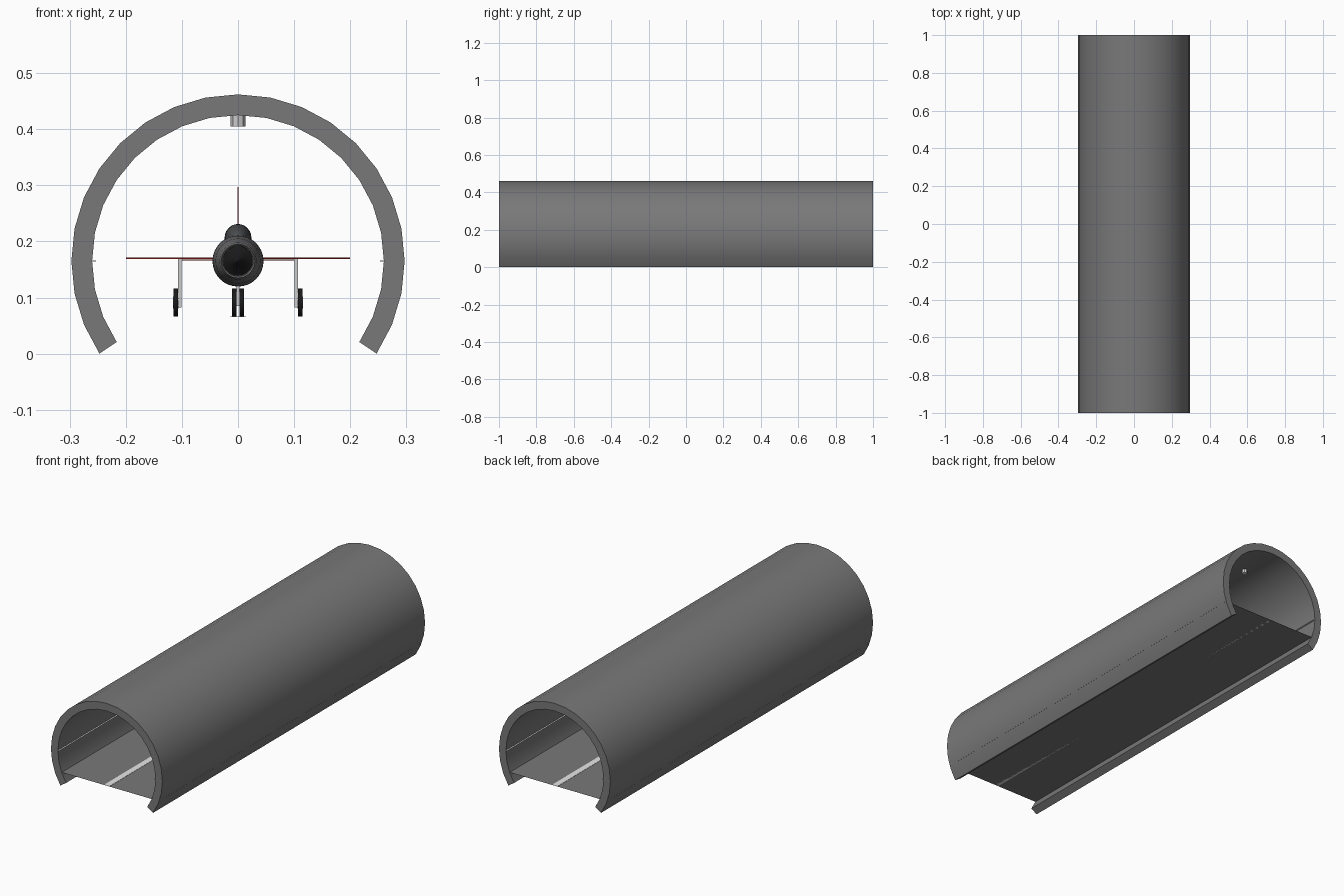
import bpy, bmesh, math
from mathutils import Matrix, Vector

if "Cube" in bpy.data.objects:
    bpy.data.objects.remove(bpy.data.objects["Cube"])


def material(name, rgb):
    m = bpy.data.materials.new(name)
    m.diffuse_color = (*rgb, 1)
    m.use_nodes = True
    m.node_tree.nodes["Principled BSDF"].inputs["Base Color"].default_value = m.diffuse_color
    return m


CONCRETE = material("concrete grey", (0.19, 0.19, 0.19))
WHITE = material("white paint", (0.8, 0.8, 0.8))
RED = material("red paint", (0.45, 0.02, 0.015))
STEEL = material("steel grey", (0.15, 0.15, 0.15))
LIGHT = material("light metal", (0.6, 0.6, 0.6))
BLACK = material("black rubber", (0.01, 0.01, 0.01))
GLASS = material("dark glass", (0.07, 0.075, 0.08))


def finish(name, bm, mat, smooth=None):
    bmesh.ops.recalc_face_normals(bm, faces=bm.faces)
    me = bpy.data.meshes.new(name)
    bm.to_mesh(me)
    bm.free()
    me.materials.append(mat)
    ob = bpy.data.objects.new(name, me)
    bpy.context.collection.objects.link(ob)
    if smooth:
        bpy.ops.object.select_all(action='DESELECT')
        ob.select_set(True)
        bpy.context.view_layer.objects.active = ob
        bpy.ops.object.shade_smooth_by_angle(angle=math.radians(smooth))
    return ob


def box(name, lo, hi, mat):
    bm = bmesh.new()
    size = Vector(hi) - Vector(lo)
    mid = (Vector(hi) + Vector(lo)) / 2
    bmesh.ops.create_cube(bm, size=1, matrix=Matrix.Translation(mid) @ Matrix.Diagonal((*size, 1)))
    return finish(name, bm, mat)


def cylinder(name, centre, r, depth, axis, mat, segs=24):
    bm = bmesh.new()
    turn = {'X': Matrix.Rotation(math.pi / 2, 4, 'Y'), 'Z': Matrix()}[axis]
    bmesh.ops.create_cone(bm, cap_ends=True, segments=segs, radius1=r, radius2=r, depth=depth,
                          matrix=Matrix.Translation(centre) @ turn)
    return finish(name, bm, mat, 40)


def extrude(name, pts, offset, mat, smooth=None):
    """Closed outline pushed along an offset into a solid."""
    bm = bmesh.new()
    face = bm.faces.new([bm.verts.new(p) for p in pts])
    ext = bmesh.ops.extrude_face_region(bm, geom=[face], use_keep_orig=True)
    bmesh.ops.translate(bm, vec=offset, verts=[v for v in ext['geom'] if isinstance(v, bmesh.types.BMVert)])
    return finish(name, bm, mat, smooth)


def lathe(name, profile, mat, segs=32):
    """Round body along y from (y, radius) pairs."""
    bm = bmesh.new()
    rings = [[bm.verts.new((r * math.cos(2 * math.pi * k / segs), y, AXIS + r * math.sin(2 * math.pi * k / segs)))
              for k in range(segs)] for y, r in profile]
    for a, b in zip(rings, rings[1:]):
        for k in range(segs):
            j = (k + 1) % segs
            bm.faces.new((a[k], a[j], b[j], b[k]))
    return finish(name, bm, mat, 35)


AXIS = 0.165
FLOOR = 0.065

# Tunnel shell: a thick arc of 22 steps, open at the bottom
angles = [math.radians(-33.75 + 11.25 * i) for i in range(23)]
arc = [(0.297 * math.cos(a), -1, AXIS + 0.297 * math.sin(a)) for a in angles]
arc += [(0.26 * math.cos(a), -1, AXIS + 0.26 * math.sin(a)) for a in reversed(angles)]
extrude("tunnel_shell", arc, (0, 2, 0), CONCRETE, 30)

# Floor sheet, centre line and wall strips
bm = bmesh.new()
bm.faces.new([bm.verts.new((x, y, FLOOR)) for x, y in ((-.279, -1), (.279, -1), (.279, 1), (-.279, 1))])
finish("floor", bm, CONCRETE)
box("floor_centre_line", (-0.014, -1, FLOOR), (0.014, 1, FLOOR + 0.001), WHITE)
for s, side in ((-1, "left"), (1, "right")):
    x0, x1 = sorted((s * 0.253, s * 0.2605))
    box(side + "_wall_strip", (x0, -1, AXIS - 0.001), (x1, 1, AXIS + 0.001), WHITE)

# Ceiling lamps
for i in range(5):
    cylinder(f"ceiling_lamp_{i + 1}", (0, -0.8 + 0.4 * i, 0.416), 0.013, 0.022, 'Z', LIGHT, 8)

# Aircraft body
lathe("nose_section", [(-0.30, 0.026), (-0.358, 0.027), (-0.362, 0.030), (-0.355, 0.033),
                       (-0.30, 0.040), (-0.22, 0.045), (-0.18, 0.0455)], STEEL)
lathe("intake_interior", [(-0.345, 0.0005), (-0.32, 0.012), (-0.31, 0.0265)], BLACK)
lathe("fuselage", [(-0.18, 0.0455), (0.10, 0.0455), (0.25, 0.040), (0.34, 0.031)], RED)
lathe("exhaust", [(0.34, 0.031), (0.36, 0.029), (0.35, 0.026), (0.30, 0.024), (0.30, 0.0005)], STEEL)
bm = bmesh.new()
bmesh.ops.create_uvsphere(bm, u_segments=24, v_segments=12, radius=1,
                          matrix=Matrix.Translation((0, -0.12, 0.206)) @ Matrix.Diagonal((0.024, 0.085, 0.025, 1)))
finish("canopy", bm, GLASS, 40)

# Tail fin
extrude("tail_fin", [(-0.001, 0.12, 0.20), (-0.001, 0.27, 0.297), (-0.001, 0.35, 0.297), (-0.001, 0.32, 0.19)],
        (0.002, 0, 0), RED)

for s, side in ((-1, "left"), (1, "right")):
    # Wing and tailplane
    extrude(side + "_wing", [(s * 0.03, -0.10, 0.1685), (s * 0.2, 0.14, 0.1685),
                             (s * 0.2, 0.18, 0.1685), (s * 0.03, 0.18, 0.1685)], (0, 0, 0.003), RED)
    extrude(side + "_tailplane", [(s * 0.025, 0.23, 0.166), (s * 0.10, 0.32, 0.166),
                                  (s * 0.10, 0.36, 0.166), (s * 0.025, 0.32, 0.166)], (0, 0, 0.002), RED)
    # Main landing gear
    x0, x1 = sorted((s * 0.101, s * 0.107))
    box(side + "_main_strut", (x0, 0.06, 0.082), (x1, 0.075, 0.169), LIGHT)
    cylinder(side + "_main_wheel", (s * 0.111, 0.0675, 0.091), 0.025, 0.008, 'X', BLACK)
    cylinder(side + "_main_hub", (s * 0.111, 0.0675, 0.091), 0.011, 0.010, 'X', LIGHT, 16)
    # Nose wheels
    cylinder(side + "_nose_wheel", (s * 0.0065, -0.22, 0.091), 0.025, 0.008, 'X', BLACK)
box("nose_strut", (-0.0025, -0.225, 0.085), (0.0025, -0.215, 0.13), LIGHT)
